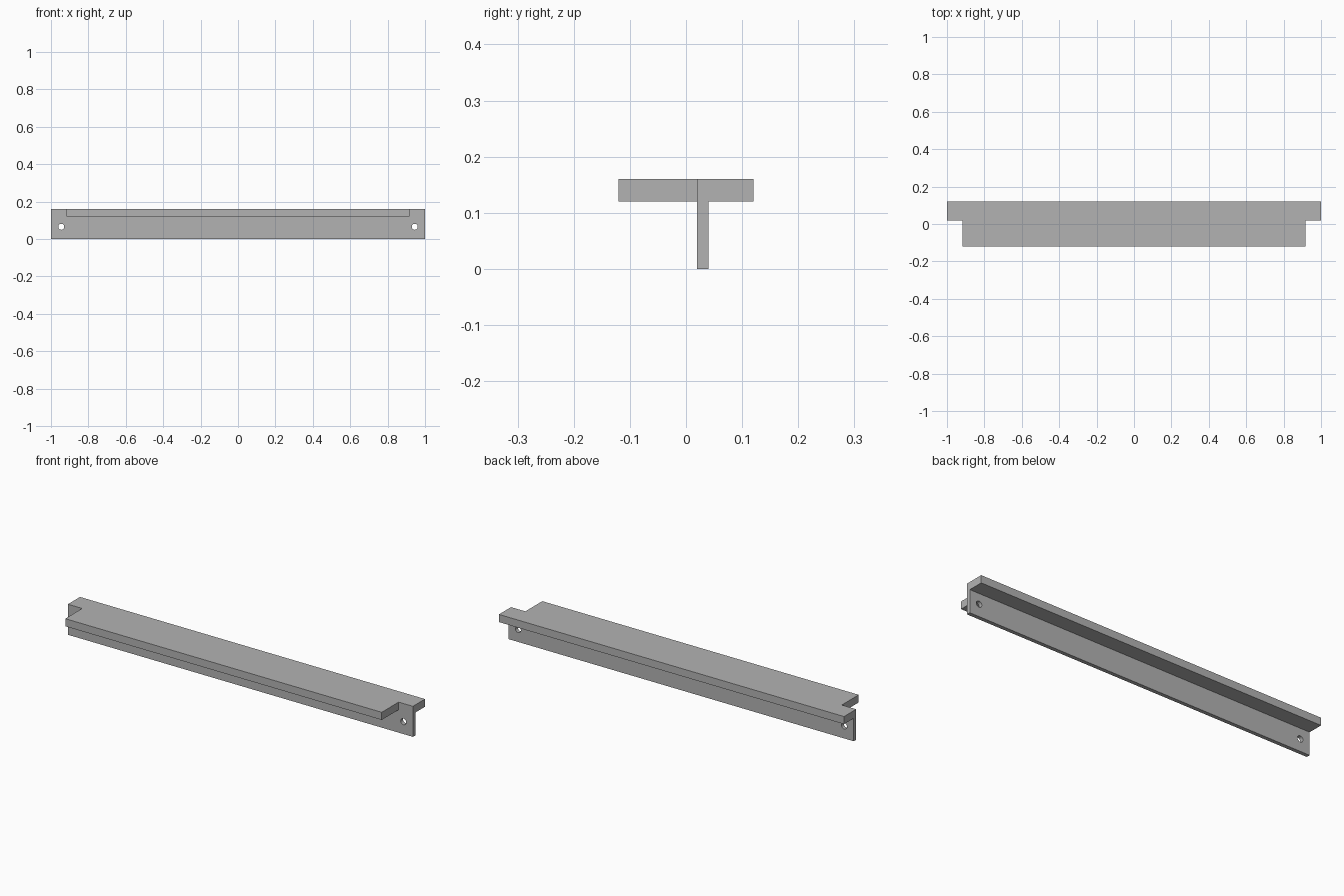
import bpy, bmesh
from mathutils import Matrix, Vector

if "Cube" in bpy.data.objects:
    bpy.data.objects.remove(bpy.data.objects["Cube"], do_unlink=True)

HALF, NOTCH = 1.0, 0.917            # half lengths of the full rail and of the front flange
TOP, UNDER = 0.16, 0.12             # flange heights
FRONT, BACK = -0.12, 0.12           # flange depth
WEB_FRONT, WEB_BACK = 0.02, 0.04    # web depth

grey = bpy.data.materials.new("plain grey")
grey.use_nodes = True
colour = (0.45, 0.45, 0.45, 1)
grey.diffuse_color = colour
grey.node_tree.nodes["Principled BSDF"].inputs["Base Color"].default_value = colour


def make_object(name, bm):
    bmesh.ops.recalc_face_normals(bm, faces=bm.faces)
    mesh = bpy.data.meshes.new(name)
    bm.to_mesh(mesh)
    bm.free()
    mesh.materials.append(grey)
    obj = bpy.data.objects.new(name, mesh)
    bpy.context.scene.collection.objects.link(obj)
    return obj


def extruded(name, outline, direction):
    bm = bmesh.new()
    face = bm.faces.new([bm.verts.new(p) for p in outline])
    result = bmesh.ops.extrude_face_region(bm, geom=[face], use_keep_orig=True)
    moved = [v for v in result["geom"] if isinstance(v, bmesh.types.BMVert)]
    bmesh.ops.translate(bm, verts=moved, vec=Vector(direction))
    return make_object(name, bm)


def apply_boolean(target, other, operation):
    mod = target.modifiers.new(operation.title(), 'BOOLEAN')
    mod.operation, mod.object, mod.solver = operation, other, 'EXACT'
    other.hide_render = True
    bpy.context.view_layer.objects.active = target
    bpy.ops.object.modifier_apply(modifier=mod.name)
    bpy.data.objects.remove(other, do_unlink=True)


# Top flange with a notch at each front corner
right_side = [(NOTCH, FRONT), (NOTCH, WEB_FRONT), (HALF, WEB_FRONT), (HALF, BACK)]
plan = right_side + [(-x, y) for x, y in reversed(right_side)]
rail = extruded("mounting_rail", [(x, y, UNDER) for x, y in plan], (0, 0, TOP - UNDER))

# Upright web, running up into the flange
web = extruded("web", [(-HALF, WEB_FRONT, 0), (HALF, WEB_FRONT, 0),
                       (HALF, WEB_FRONT, TOP), (-HALF, WEB_FRONT, TOP)],
               (0, WEB_BACK - WEB_FRONT, 0))
apply_boolean(rail, web, 'UNION')

# Screw hole near each end of the web
for side in (-1, 1):
    bm = bmesh.new()
    place = Matrix.Translation((side * 0.945, 0.03, 0.065)) @ Matrix.Rotation(1.5707963, 4, 'X')
    bmesh.ops.create_cone(bm, cap_ends=True, segments=32, radius1=0.016, radius2=0.016,
                          depth=0.06, matrix=place)
    apply_boolean(rail, make_object("hole_cutter", bm), 'DIFFERENCE')

# Smooth hole walls, sharp corners
bpy.ops.object.select_all(action='DESELECT')
rail.select_set(True)
bpy.context.view_layer.objects.active = rail
bpy.ops.object.shade_smooth_by_angle(angle=0.5)
